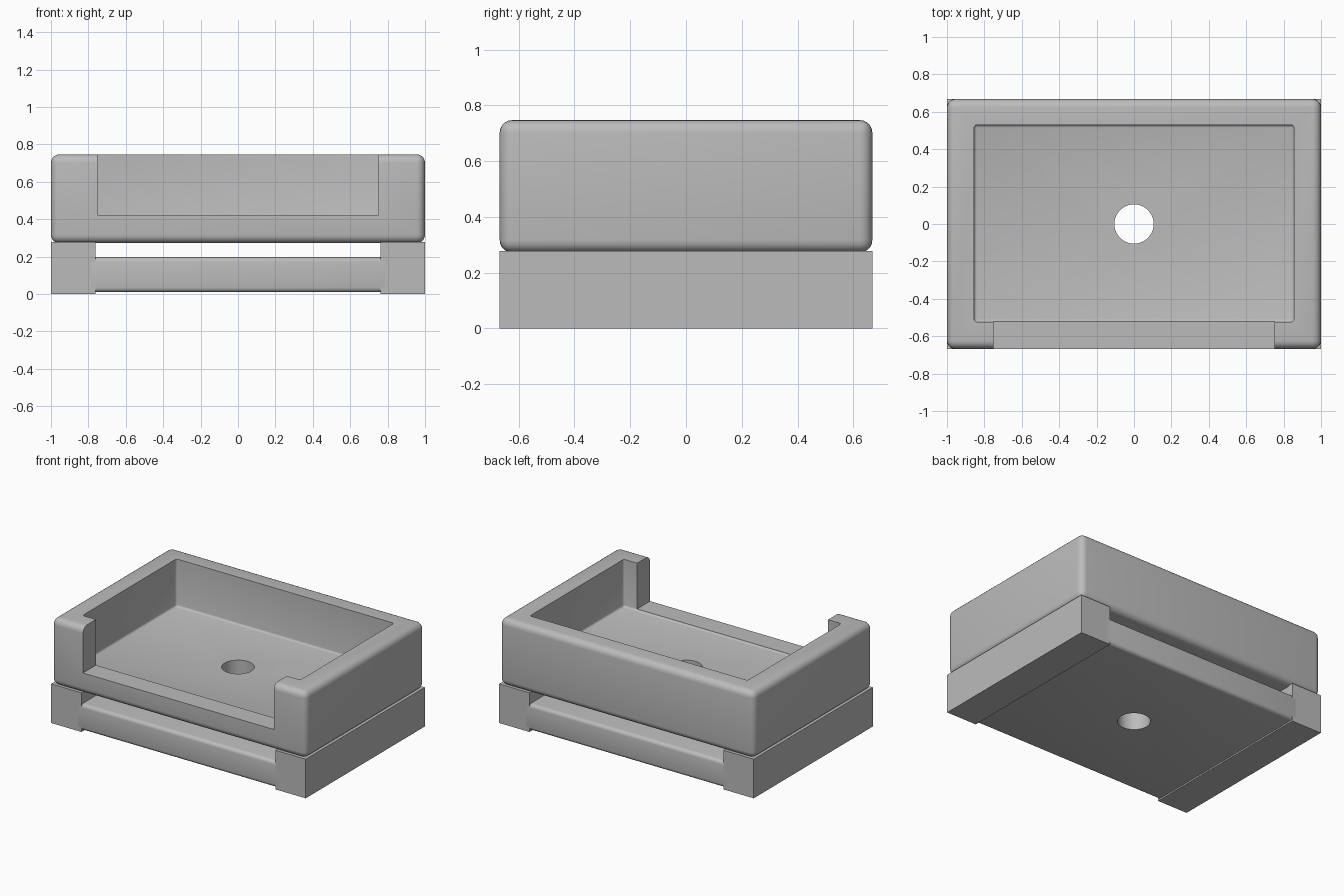
import bpy

cube = bpy.data.objects.get("Cube")
if cube:
    bpy.data.objects.remove(cube, do_unlink=True)

grey = bpy.data.materials.new("plain_grey")
grey.use_nodes = True
GREY = (0.5, 0.5, 0.5, 1)
grey.diffuse_color = GREY
grey.node_tree.nodes["Principled BSDF"].inputs["Base Color"].default_value = GREY


def box(name, low, high):
    """Box between two corners, with the scale baked in."""
    bpy.ops.mesh.primitive_cube_add(size=1, location=[(a + b) / 2 for a, b in zip(low, high)])
    ob = bpy.context.object
    ob.name = name
    ob.scale = [b - a for a, b in zip(low, high)]
    bpy.ops.object.transform_apply(location=False, rotation=False, scale=True)
    ob.data.materials.append(grey)
    return ob


def bevel(ob, width, segments):
    mod = ob.modifiers.new("rounding", 'BEVEL')
    mod.width, mod.segments = width, segments


def cutter(ob):
    ob.hide_render = True
    ob.hide_set(True)
    return ob


def cut(ob, *tools):
    for tool in tools:
        mod = ob.modifiers.new("cut", 'BOOLEAN')
        mod.operation, mod.solver, mod.object = 'DIFFERENCE', 'EXACT', tool


def smooth(ob):
    bpy.ops.object.select_all(action='DESELECT')
    ob.select_set(True)
    bpy.context.view_layer.objects.active = ob
    for mod in list(ob.modifiers):
        bpy.ops.object.modifier_apply(modifier=mod.name)
    bpy.ops.object.shade_smooth_by_angle(angle=0.6)


DEPTH = 0.668      # half depth of the whole model
RAIL_IN = 0.762    # inner face of the side rails
RAIL_TOP = 0.278

# Cutters: tray pocket, front opening and drain hole
pocket = box("pocket_cutter", (-0.855, -0.523, 0.41), (0.855, 0.53, 1))
bevel(pocket, 0.015, 3)
cutter(pocket)
opening = cutter(box("opening_cutter", (-0.75, -1, 0.422), (0.75, -0.5, 1)))
bpy.ops.mesh.primitive_cylinder_add(vertices=64, radius=0.105, depth=3)
hole = bpy.context.object
hole.name = "hole_cutter"
hole.data.materials.append(grey)
cutter(hole)

# Rounded tray with an open front
tray = box("tray", (-1, -DEPTH, 0.272), (1, DEPTH, 0.747))
bevel(tray, 0.045, 5)
cut(tray, pocket, opening, hole)
smooth(tray)

# Base plate, rounded along its front and back edges
plate = box("base_plate", (-RAIL_IN - 0.05, -DEPTH, 0.01), (RAIL_IN + 0.05, DEPTH, 0.197))
bevel(plate, 0.025, 4)
cut(plate, hole)
smooth(plate)

# Square side rails
for side, x in (("left", RAIL_IN), ("right", -1)):
    box(side + "_rail", (x, -DEPTH, 0), (x + 1 - RAIL_IN, DEPTH, RAIL_TOP))
